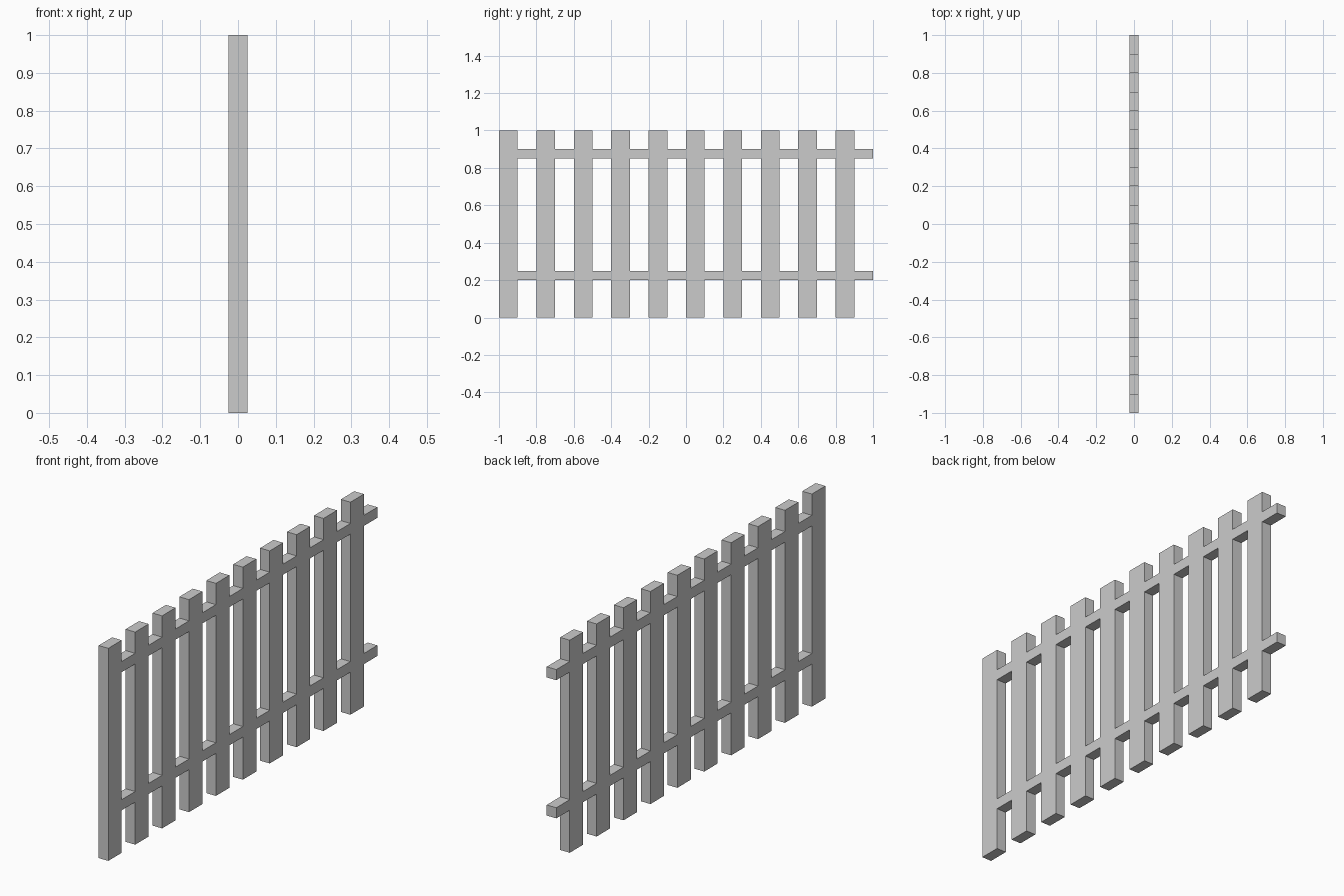
import bpy
import bmesh
from mathutils import Matrix, Vector

if "Cube" in bpy.data.objects:
    bpy.data.objects.remove(bpy.data.objects["Cube"])

COUNT, PITCH = 10, 0.2      # pickets along the fence and their spacing
WIDTH, THICK = 0.1, 0.05    # picket width (y) and fence thickness (x)


def repeated_box(name, y0, y1, z0, z1):
    """Flat-faced box repeated along y at the picket spacing."""
    bm = bmesh.new()
    bmesh.ops.create_cube(bm, size=1.0)
    bm.transform(Matrix.Diagonal((THICK, y1 - y0, z1 - z0, 1.0)))
    mesh = bpy.data.meshes.new(name)
    bm.to_mesh(mesh)
    bm.free()
    obj = bpy.data.objects.new(name, mesh)
    obj.location = Vector((0, (y0 + y1) / 2, (z0 + z1) / 2))
    bpy.context.collection.objects.link(obj)
    arr = obj.modifiers.new("repeat", 'ARRAY')
    arr.count = COUNT
    arr.use_relative_offset = False
    arr.use_constant_offset = True
    arr.constant_offset_displace = (0, PITCH, 0)
    return obj


# Upright pickets
repeated_box("pickets", -1.0, -1.0 + WIDTH, 0.0, 1.0)

# Rails, flush with the pickets: one piece per gap, the last one is the free end
for name, z in (("lower_rail", 0.2), ("upper_rail", 0.85)):
    repeated_box(name, -1.0 + WIDTH, -1.0 + PITCH, z, z + 0.05)
